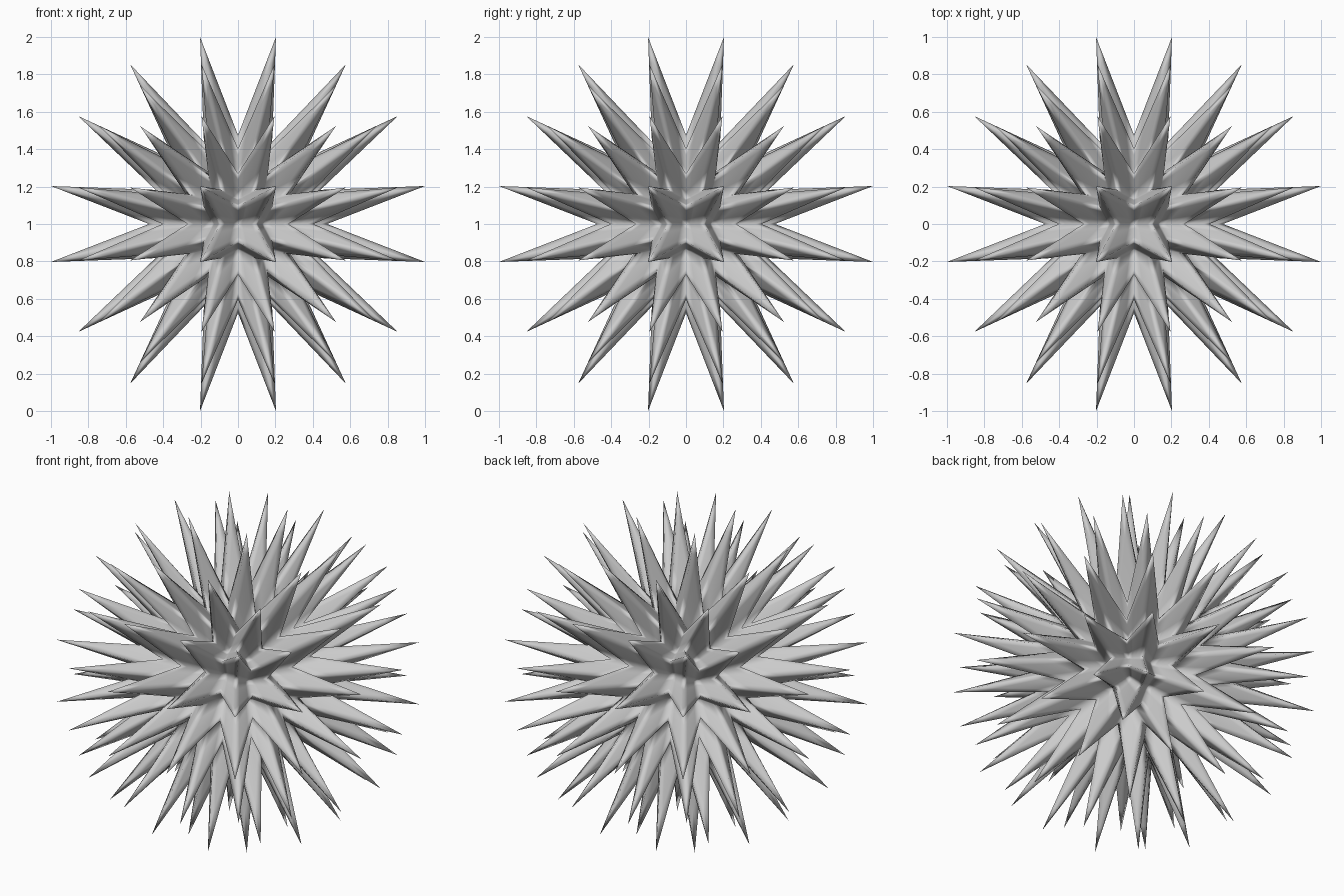
import bpy
import bmesh
from math import pi, tan, copysign
from mathutils import Matrix, Vector

cube = bpy.data.objects.get("Cube")
if cube:
    bpy.data.objects.remove(cube, do_unlink=True)

CENTRE = Vector((0, 0, 1))
PIT_RADIUS = 0.36      # hollows where the spikes meet
SADDLE_RADIUS = 0.485  # low ridges between neighbouring spikes
HALF = 4               # half of the grid steps on each side of the ball

# Spike tips in one quarter of a side, by grid step
TIPS = {
    (1, 1): (0.203, 0.203, 1.0),
    (3, 1): (0.577, 0.195, 0.854),
    (1, 3): (0.195, 0.577, 0.854),
    (3, 3): (0.523, 0.523, 0.74),
}


def grid_point(i, j):
    """Pit, saddle or tip at a grid step on the upper side of the ball."""
    if i % 2 and j % 2:
        x, y, z = TIPS[abs(i), abs(j)]
        return Vector((copysign(x, i), copysign(y, j), z))
    direction = Vector((tan(i * pi / 16), tan(j * pi / 16), 1)).normalized()
    return direction * (SADDLE_RADIUS if i % 2 or j % 2 else PIT_RADIUS)


# Six sides of a ball, turned into place
turns = [Matrix.Rotation(k * pi / 2, 3, 'X') for k in range(4)]
turns += [Matrix.Rotation(s * pi / 2, 3, 'Y') for s in (-1, 1)]

bm = bmesh.new()
steps = range(-HALF, HALF + 1)
for turn in turns:
    grid = {(i, j): bm.verts.new(turn @ grid_point(i, j) + CENTRE)
            for i in steps for j in steps}
    for i in steps[:-1]:
        for j in steps[:-1]:
            bm.faces.new((grid[i, j], grid[i + 1, j],
                          grid[i + 1, j + 1], grid[i, j + 1]))
bmesh.ops.remove_doubles(bm, verts=bm.verts[:], dist=0.0005)
bmesh.ops.recalc_face_normals(bm, faces=bm.faces[:])
for face in bm.faces:
    face.smooth = True

mesh = bpy.data.meshes.new("spiked_ball")
bm.to_mesh(mesh)
bm.free()
ball = bpy.data.objects.new("spiked_ball", mesh)
bpy.context.collection.objects.link(ball)

# Even subdivision hollows the spike sides between their sharp ridges
hollow = ball.modifiers.new("hollow_sides", 'SUBSURF')
hollow.subdivision_type = 'SIMPLE'
hollow.levels = hollow.render_levels = 2

# Plain grey
grey = bpy.data.materials.new("light_grey")
grey.use_nodes = True
colour = (0.6, 0.6, 0.6, 1)
grey.diffuse_color = colour
grey.node_tree.nodes["Principled BSDF"].inputs["Base Color"].default_value = colour
mesh.materials.append(grey)
